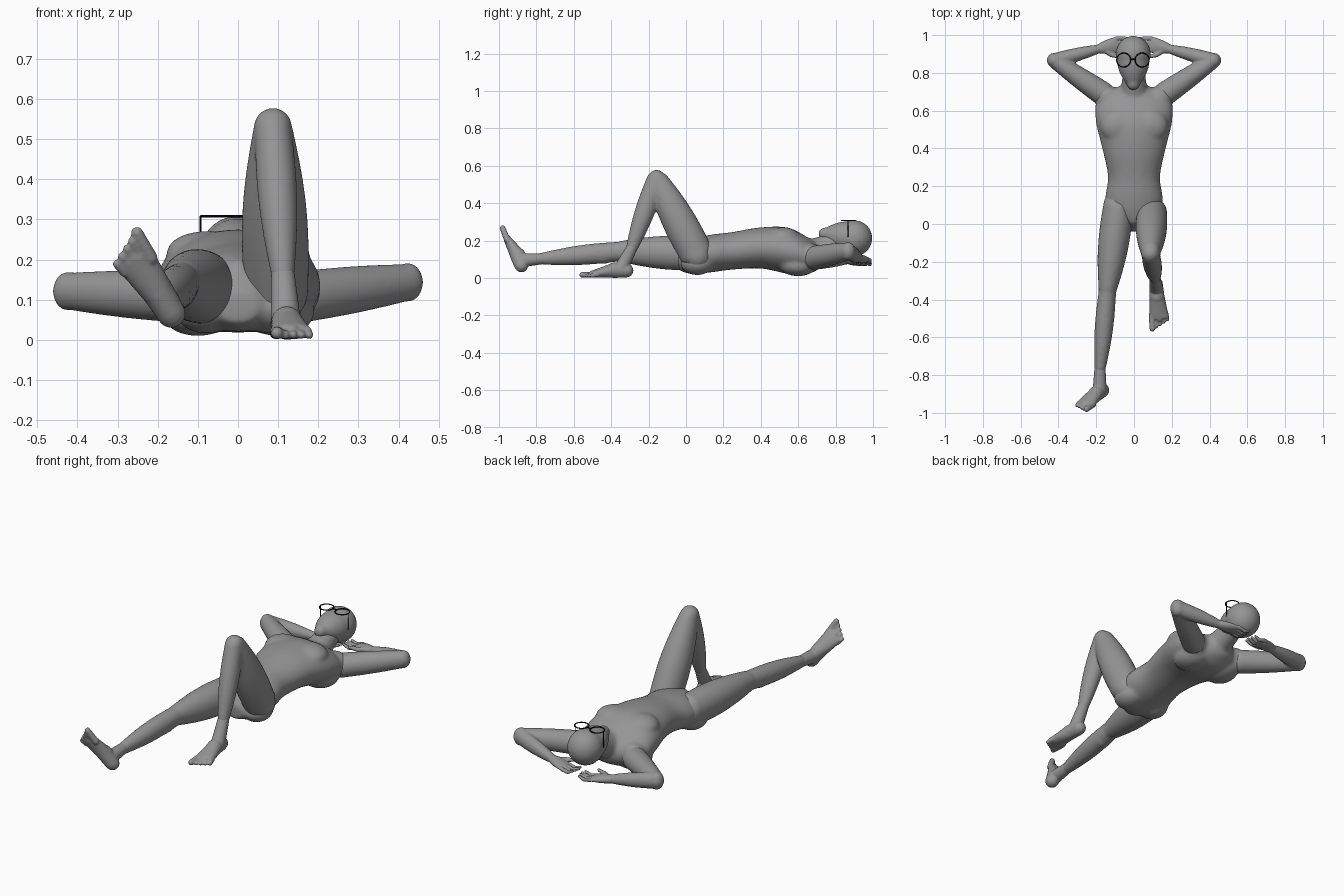
import bpy, bmesh, math
from mathutils import Vector, Matrix

default_cube = bpy.data.objects.get("Cube")
if default_cube:
    bpy.data.objects.remove(default_cube)

RIGHT, FORWARD, UP = Vector((1, 0, 0)), Vector((0, 1, 0)), Vector((0, 0, 1))


def material(name, value):
    made = bpy.data.materials.new(name)
    made.use_nodes = True
    colour = (value, value, value, 1)
    made.diffuse_color = colour
    made.node_tree.nodes["Principled BSDF"].inputs["Base Color"].default_value = colour
    return made


GREY = material("body grey", .3)
BLACK = material("frame black", .002)


def skin(bm, rings, side, count=28):
    """Join elliptical rings, each given as centre, side radius and depth radius."""
    axis = (rings[-1][0] - rings[0][0]).normalized()
    across = (side - axis * side.dot(axis)).normalized()
    deep = axis.cross(across)
    angles = [math.tau * k / count for k in range(count)]
    loops = [[bm.verts.new(centre + across * wide * math.cos(a) + deep * thick * math.sin(a))
              for a in angles] for centre, wide, thick in rings]
    for near, far in zip(loops, loops[1:]):
        for k in range(count):
            bm.faces.new((near[k - 1], near[k], far[k], far[k - 1]))
    bm.faces.new(loops[0])
    bm.faces.new(loops[-1])


def ball(bm, centre, radii):
    place = Matrix.Translation(centre) @ Matrix.Diagonal((*radii, 1))
    bmesh.ops.create_uvsphere(bm, u_segments=24, v_segments=16, radius=1, matrix=place)


def limb(bm, start, end, first, last, bulge=0, side=RIGHT, steps=12):
    """Tapered, swelling rod with round ends; radii are one number or (side, depth)."""
    start, end = Vector(start), Vector(end)
    first, last = [Vector(r if isinstance(r, tuple) else (r, r)) for r in (first, last)]
    rings = []
    for i in range(steps + 1):
        t = i / steps
        swell = bulge * math.sin(math.pi * t)
        wide, thick = first.lerp(last, t)
        rings.append((start.lerp(end, t), wide + swell, thick + swell))
    skin(bm, rings, side)
    for point, radii in ((start, first), (end, last)):
        ball(bm, point, [min(radii)] * 3)


def smooth_rows(rows, steps=6):
    """Pass a soft curve through the given rows."""
    rows = [Vector(row) for row in rows]
    result = []
    for i in range(len(rows) - 1):
        here, there = rows[i], rows[i + 1]
        leave = (there - rows[max(i - 1, 0)]) / 2
        arrive = (rows[min(i + 2, len(rows) - 1)] - here) / 2
        for k in range(steps):
            t = k / steps
            ease = t * t * (3 - 2 * t)
            result.append(here.lerp(there, ease) + leave * (t * (1 - t) ** 2) - arrive * (t * t * (1 - t)))
    return result + [rows[-1]]


def finish(bm, name, voxel=None, mat=GREY, soften=4):
    bmesh.ops.recalc_face_normals(bm, faces=bm.faces)
    for face in bm.faces:
        face.smooth = True
    mesh = bpy.data.meshes.new(name)
    bm.to_mesh(mesh)
    bm.free()
    mesh.materials.append(mat)
    part = bpy.data.objects.new(name, mesh)
    bpy.context.collection.objects.link(part)
    if voxel:
        # Fuse overlapping forms into one soft skin
        fuse = part.modifiers.new("fuse", 'REMESH')
        fuse.mode = 'VOXEL'
        fuse.voxel_size = voxel
        fuse.use_smooth_shade = True
        relax = part.modifiers.new("relax", 'SMOOTH')
        relax.factor = .5
        relax.iterations = soften


# Torso: rows run from crotch to collar as y, z, half width, half depth
bm = bmesh.new()
outline = smooth_rows([(-.04, .08, .05, .04), (.03, .11, .13, .09), (.13, .13, .153, .1),
                       (.25, .145, .138, .1), (.4, .16, .168, .11), (.55, .145, .203, .125),
                       (.66, .12, .19, .095), (.74, .12, .06, .05)])
skin(bm, [(Vector((0, y, z)), wide, thick) for y, z, wide, thick in outline], RIGHT, 40)
limb(bm, (0, .66, .13), (0, .84, .2), .075, .055)
for s in (-1, 1):
    ball(bm, (s * .08, .52, .215), (.1, .09, .056))
    ball(bm, (s * .1, .6, .065), (.09, .1, .056))
    ball(bm, (s * .08, .06, .078), (.08, .09, .063))
    ball(bm, (s * .14, .67, .115), (.07, .065, .07))
    ball(bm, (s * .035, .31, .2), (.04, .1, .052))
ball(bm, (0, .05, .17), (.04, .06, .04))
finish(bm, "torso", .009, soften=14)

# Head: round skull tapering to the chin
bm = bmesh.new()
ball(bm, (-.004, .9, .212), (.093, .096, .096))
limb(bm, (-.004, .87, .215), (-.004, .742, .235), (.087, .088), (.036, .034), .012)
finish(bm, "head", .007, soften=8)

# Legs: the right lies straight, the left is bent
LEGS = {
    "right": ((-.082, .1, .13), (-.14, -.35, .142), (-.18, -.77, .103)),
    "left": ((.095, .06, .12), (.087, -.157, .53), (.112, -.29, .16)),
}
for name, (hip, knee, ankle) in LEGS.items():
    bm = bmesh.new()
    limb(bm, hip, knee, (.08, .09), (.048, .056), .016)
    limb(bm, knee, ankle, (.046, .052), (.029, .032), .011)
    # Calf muscle, behind the upper shin
    knee, ankle = Vector(knee), Vector(ankle)
    away = FORWARD if name == "left" else -UP
    limb(bm, knee.lerp(ankle, .2) + away * .012, knee.lerp(ankle, .5) + away * .004, .046, .04, .002)
    finish(bm, name + "_leg", .008, soften=6)


def foot(name, heel, forward, up, outer, ankle):
    """Foot built flat, then turned onto its outer, forward and up axes."""
    forward = Vector(forward).normalized()
    up = Vector(up)
    up = (up - forward * up.dot(forward)).normalized()
    across = forward.cross(up) * outer
    place = Matrix((across, forward, up)).transposed().to_4x4()
    place.translation = heel
    bm = bmesh.new()
    limb(bm, (0, .03, .04), (0, .1, .042), (.036, .038), (.04, .042))
    limb(bm, (0, .09, .042), (.003, .215, .02), (.039, .042), (.052, .019))
    limb(bm, place.inverted() @ Vector(ankle), (0, .06, .052), .03, .037)
    for i in range(5):
        across = .021 * i - .038
        thick = .012 if i else .017
        limb(bm, (across * .9, .19, .018), (across, .266 - .011 * i, thick), thick, thick * .9)
    bm.transform(place)
    finish(bm, name, .0045, soften=6)


foot("left_foot", (.114, -.287, 0), (.08, -1, 0), UP, -1, LEGS["left"][-1])
foot("right_foot", (-.15, -.908, .028), (-.5, -.31, .8), (0, .96, .29), 1, LEGS["right"][-1])

# Arms folded behind the head, with cupped hands
for s, name, elbow_height, hand_height in ((-1, "right", .121, .085), (1, "left", .143, .1)):
    shoulder = Vector((s * .165, .69, .108))
    elbow = Vector((s * .422, .866, elbow_height))
    wrist = Vector((s * .19, .926, hand_height + .005))
    knuckles = Vector((s * .09, .95, hand_height - .005))
    bm = bmesh.new()
    limb(bm, shoulder, elbow, .064, (.046, .04), .003, UP)
    limb(bm, elbow, wrist, (.044, .038), .024, .005, UP)
    # Blunt elbow
    limb(bm, elbow - UP * .012, elbow + UP * .012, .036, .036)
    finish(bm, name + "_arm", .007)

    bm = bmesh.new()
    limb(bm, wrist, knuckles, (.024, .022), (.042, .014), .004, FORWARD)
    for i in range(4):
        base = knuckles + FORWARD * .022 * (i - 1.5)
        middle = base - RIGHT * s * .04 - UP * .009
        tip = middle - RIGHT * s * (.04 - .006 * abs(i - 1)) + UP * .012
        limb(bm, base, middle, .011, .0095, 0, FORWARD)
        limb(bm, middle, tip, .0095, .007, 0, FORWARD)
    thumb = wrist - RIGHT * s * .07 - FORWARD * .03
    limb(bm, wrist - RIGHT * s * .03, thumb, .017, .013, 0, FORWARD)
    limb(bm, thumb, thumb - RIGHT * s * .045 - FORWARD * .012 + UP * .005, .013, .008, 0, FORWARD)
    finish(bm, name + "_hand", .004, soften=3)

# Round spectacles hovering over the face
LENS_HEIGHT = .308
for s, name in ((-1, "right"), (1, "left")):
    bpy.ops.mesh.primitive_torus_add(location=(s * .049 - .006, .868, LENS_HEIGHT), major_radius=.037,
                                     minor_radius=.003, major_segments=40, minor_segments=8)
    rim = bpy.context.object
    rim.name = name + "_rim"
    rim.data.materials.append(BLACK)
    bpy.ops.object.shade_smooth()
    bm = bmesh.new()
    hinge = Vector((s * .087 - .006, .866, LENS_HEIGHT))
    limb(bm, hinge, hinge - UP * .088, .0025, .0025)
    finish(bm, name + "_temple", mat=BLACK)
bm = bmesh.new()
limb(bm, (-.02, .872, LENS_HEIGHT), (.008, .872, LENS_HEIGHT), .003, .003, side=UP)
finish(bm, "bridge", mat=BLACK)
